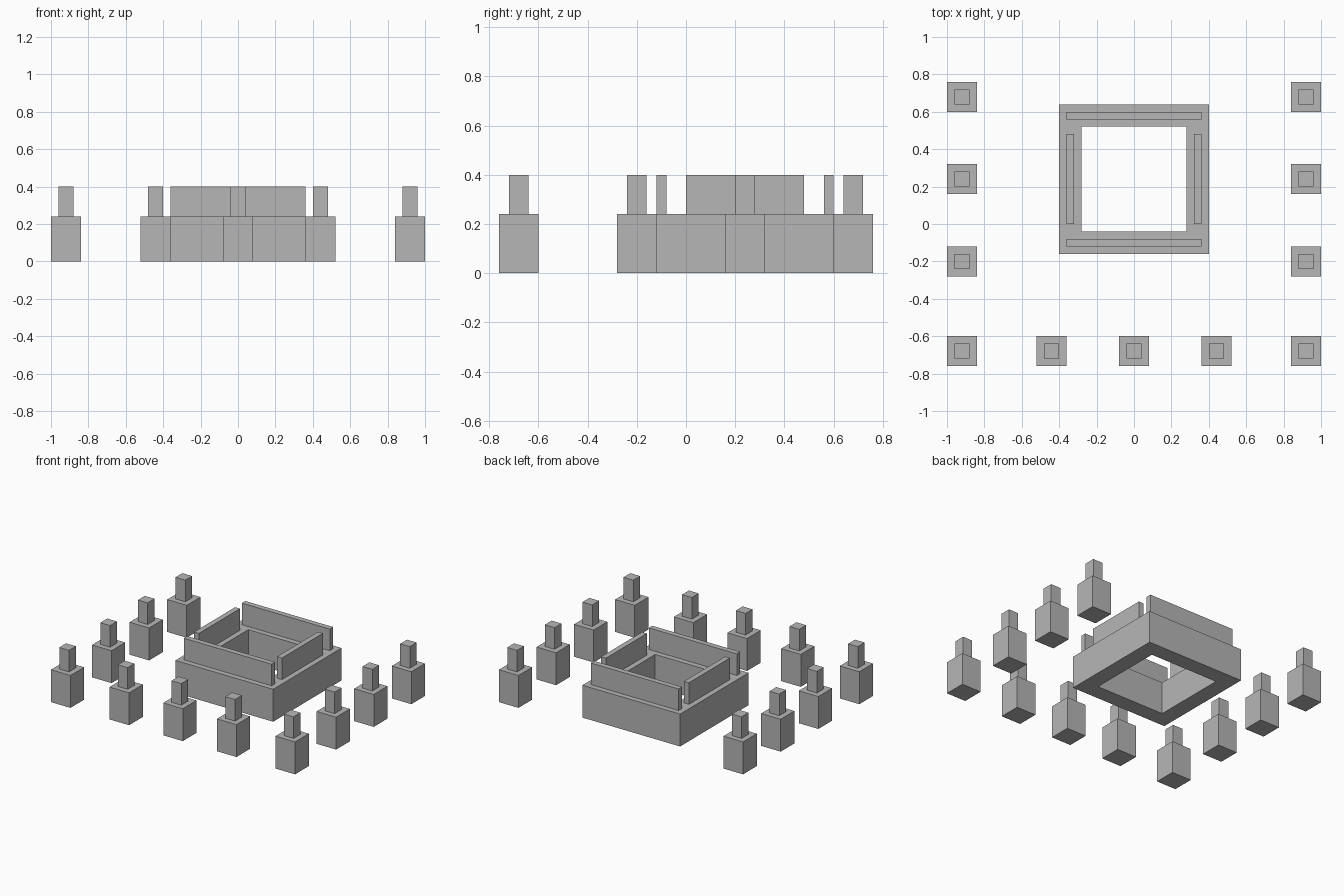
import bpy
import bmesh

if "Cube" in bpy.data.objects:
    bpy.data.objects.remove(bpy.data.objects["Cube"])

stone = bpy.data.materials.new("grey_stone")
stone.diffuse_color = (0.47, 0.47, 0.47, 1.0)
stone.use_nodes = True
stone.node_tree.nodes["Principled BSDF"].inputs["Base Color"].default_value = stone.diffuse_color


def finish(name, bm):
    bmesh.ops.recalc_face_normals(bm, faces=bm.faces)
    mesh = bpy.data.meshes.new(name)
    bm.to_mesh(mesh)
    bm.free()
    mesh.materials.append(stone)
    obj = bpy.data.objects.new(name, mesh)
    bpy.context.collection.objects.link(obj)
    return obj


def box(name, x0, x1, y0, y1, z0, z1):
    bm = bmesh.new()
    bmesh.ops.create_cube(bm, size=1)
    bmesh.ops.scale(bm, vec=(x1 - x0, y1 - y0, z1 - z0), verts=bm.verts)
    bmesh.ops.translate(bm, vec=((x0 + x1) / 2, (y0 + y1) / 2, (z0 + z1) / 2), verts=bm.verts)
    return finish(name, bm)


BASE_TOP, TOP = 0.24, 0.40
CENTRE_Y = 0.24

# Square ring base with an open middle
bm = bmesh.new()
loops = []
for half in (0.40, 0.28):
    for z in (0, BASE_TOP):
        loops.append([bm.verts.new((sx * half, CENTRE_Y + sy * half, z))
                      for sx, sy in ((-1, -1), (1, -1), (1, 1), (-1, 1))])
outer_low, outer_high, inner_low, inner_high = loops
for a, b in ((outer_low, outer_high), (outer_high, inner_high),
             (inner_high, inner_low), (inner_low, outer_low)):
    for i in range(4):
        j = (i + 1) % 4
        bm.faces.new((a[i], a[j], b[j], b[i]))
finish("ring_base", bm)

# Thin walls standing on the ring
box("front_wall", -0.36, 0.36, -0.12, -0.08, BASE_TOP, TOP)
box("back_wall", -0.36, 0.36, 0.56, 0.60, BASE_TOP, TOP)
box("left_wall", -0.36, -0.32, 0.0, 0.48, BASE_TOP, TOP)
box("right_wall", 0.32, 0.36, 0.0, 0.48, BASE_TOP, TOP)

# Posts along the front and both sides, each a block with a smaller cap
spots = [(x, -0.68) for x in (-0.92, -0.44, 0, 0.44, 0.92)]
spots += [(x, y) for x in (-0.92, 0.92) for y in (-0.20, 0.24, 0.68)]
for n, (x, y) in enumerate(spots, 1):
    box(f"post_block_{n}", x - 0.08, x + 0.08, y - 0.08, y + 0.08, 0, BASE_TOP)
    box(f"post_cap_{n}", x - 0.04, x + 0.04, y - 0.04, y + 0.04, BASE_TOP, TOP)
